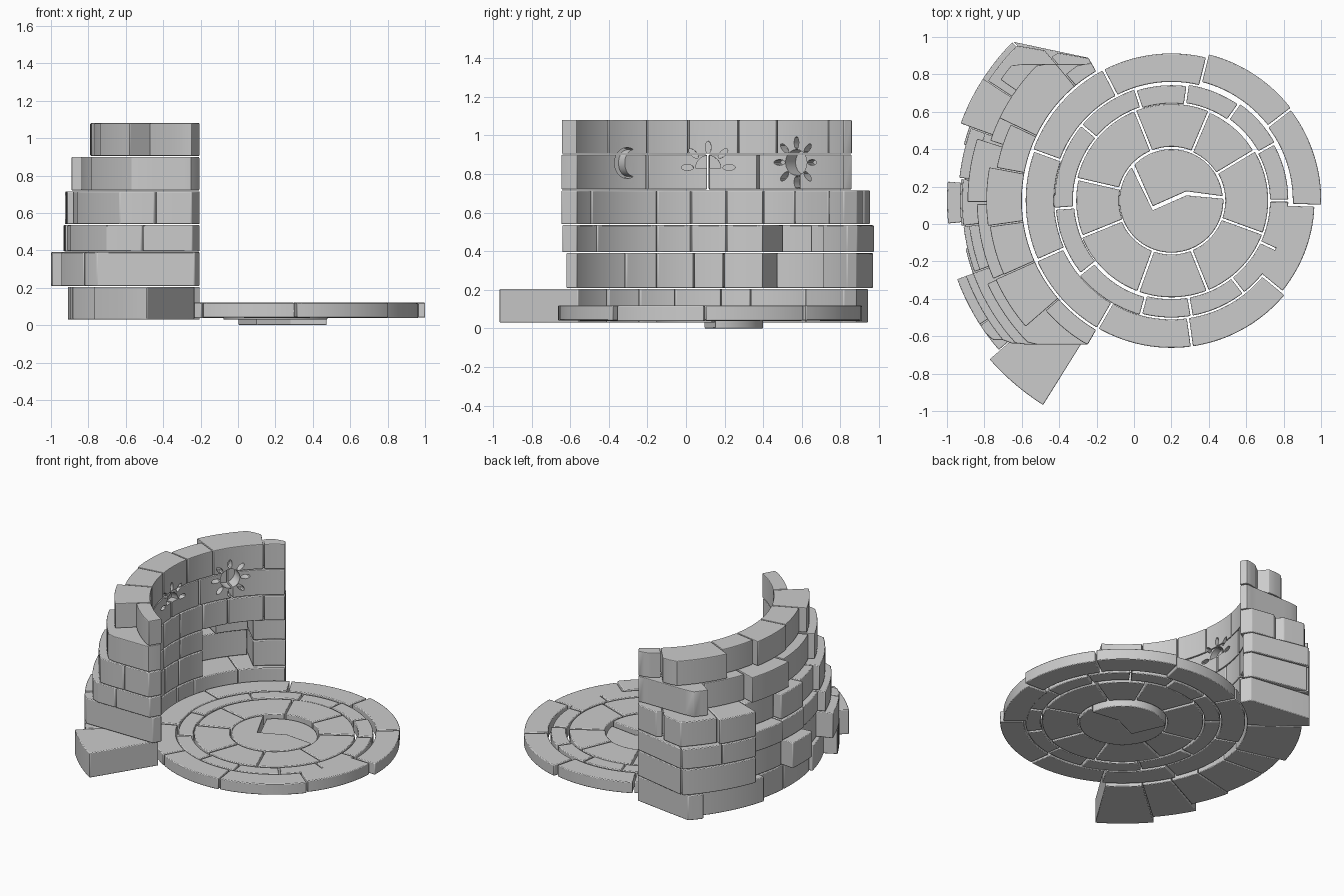
import bpy, bmesh, math
from mathutils import Vector

if "Cube" in bpy.data.objects:
    bpy.data.objects.remove(bpy.data.objects["Cube"])

CX, CY = 0.2, 0.125          # common centre of floor and wall


def prism(name, pts, z0, z1, bevel=0.005):
    """Extrude an xy outline between two heights, with a small edge bevel."""
    bm = bmesh.new()
    low = bm.faces.new([bm.verts.new((x, y, z0)) for x, y in pts])
    ext = bmesh.ops.extrude_face_region(bm, geom=[low])
    for v in ext["geom"]:
        if isinstance(v, bmesh.types.BMVert):
            v.co.z = z1
    bmesh.ops.recalc_face_normals(bm, faces=bm.faces[:])
    me = bpy.data.meshes.new(name)
    bm.to_mesh(me)
    bm.free()
    ob = bpy.data.objects.new(name, me)
    bpy.context.collection.objects.link(ob)
    m = ob.modifiers.new("edge_bevel", "BEVEL")
    m.width, m.segments = bevel, 2
    m.limit_method, m.angle_limit = "ANGLE", math.radians(40)
    return ob


def polar(a, r):
    a = math.radians(a)
    return (CX + r * math.cos(a), CY + r * math.sin(a))


def sector(name, a0, a1, r0, r1, z0, z1, gap=0.004, limit=None, lean=90):
    """Curved stone; its back is cut to a flat side plane where limit is given."""
    n = max(2, round((a1 - a0) / 2.5))

    def arc(r, cut):
        g = math.degrees(gap / r)
        out = []
        for i in range(n + 1):
            a = a0 + g + (a1 - a0 - 2 * g) * i / n
            rr = r
            if cut:
                s = math.asin(min(1, abs(math.sin(math.radians(a)))))
                p = math.radians(lean)
                d = cut * math.sqrt(2) * math.cos(math.pi / 4 - p)
                rr = max(r0 + 0.05, min(r, d / max(math.cos(s - p), 0.01)))
            out.append(polar(a, rr))
        return out
    return prism(name, arc(r1, limit) + arc(r0, None)[::-1], z0, z1)


# floor rings: joints in degrees, inner and outer radius, heights
rings = {
    "outer_floor": ([-39.5, -2, 37.5, 76, 117.5, 160, 204, 240, 278, 320.5], 0.635, 0.787, 0.04, 0.12),
    "middle_floor": ([0, 29, 55, 82, 108, 140, 184, 219, 255, 280, 308, 335, 360], 0.527, 0.625, 0.042, 0.118),
    "inner_floor": ([-20, 31, 67, 112, 167, 202, 250, 292, 340], 0.288, 0.517, 0.04, 0.118),
}
shift = {("outer_floor", 0): -0.022, ("outer_floor", 1): 0.014, ("outer_floor", 2): 0.02,
         ("outer_floor", 5): -0.008, ("middle_floor", 1): 0.008, ("middle_floor", 3): -0.008,
         ("middle_floor", 7): 0.008, ("middle_floor", 6): -0.006, ("inner_floor", 1): -0.005,
         ("inner_floor", 4): -0.008}
for name, (js, r0, r1, z0, z1) in rings.items():
    for i in range(len(js) - 1):
        d = shift.get((name, i), 0)
        dz = 0.002 * ((i * 7) % 3 - 1)
        sector(f"{name}_{i}", js[i], js[i + 1], r0 + d, r1 + d, z0 + dz, z1 + min(dz, 0), gap=0.006)

# broken centre slab: sunken upper half and raised lower half
crack = [(-0.1, -0.03), (0.08, 0.05)]
upper = [polar(5 + 131 * i / 30, 0.275) for i in range(31)] + [(CX + x, CY + y) for x, y in crack]
lower = [polar(140 + 222 * i / 50, 0.278) for i in range(51)] + [(CX + x, CY + y - 0.022) for x, y in crack[::-1]]
prism("centre_slab_sunken", upper, 0.0, 0.09)
prism("centre_slab", lower, 0.03, 0.115)

# wall courses: z range, flat side limits (-y, +y), lean of the +y side, start angle,
# then per stone: end angle, outer radius, optional recessed inner radius
courses = [
    (0.03, 0.205, 2.0, 0.81, 98, -58, [(-41, 1.29, 0.81), (-27, 1.22), (-13, 1.13), (4, 1.11),
                                       (15, 1.11), (38, 1.15), (60, 1.2)]),
    (0.21, 0.39, 0.745, 0.845, 102, -60, [(-33, 1.22), (-20, 1.22), (-6, 1.11), (5, 1.2), (20, 1.11),
                                          (45, 1.2, 1.0), (60, 1.2, 0.82)]),
    (0.395, 0.535, 0.765, 0.85, 102, -60, [(-47, 1.08), (-20, 1.17), (-7, 1.12), (6, 1.13), (20, 1.14),
                                           (32, 1.2, 1.08), (45, 1.2, 0.98), (60, 1.2, 0.82)]),
    (0.54, 0.715, 0.77, 0.83, 100, -60, [(-50, 1.0), (-20, 1.13), (-7, 1.09), (6, 1.12), (20, 1.06),
                                         (33, 1.2), (50, 1.17), (60, 1.0)]),
    (0.72, 0.9, 0.77, 0.73, 90, -60, [(-24, 1.08), (-0.7, 1.04), (18, 1.09), (35, 1.02), (60, 1.12)]),
    (0.905, 1.08, 0.77, 0.73, 90, -60, [(-41, 0.893), (-24, 1.03), (-8, 0.98), (10.5, 0.99), (25.5, 0.95),
                                        (50, 1.02), (60, 0.88)]),
]
carvable = []
for c, (z0, z1, lim_n, lim_p, lean, a, stones) in enumerate(courses):
    for i, (b, r1, *r0) in enumerate(stones):
        # angles count from the -x direction, positive toward +y
        up = a + b > 0
        ob = sector(f"wall_course{c}_stone{i}", 180 - b, 180 - a, r0[0] if r0 else 0.8, r1, z0, z1,
                    gap=0.006 if c == 4 else 0.003, limit=lim_p if up else lim_n, lean=lean if up else 90)
        if c >= 4:
            carvable.append((ob, a, b))
        a = b


def carve(a, z, shapes):
    """Cut outlines (t across, h up) with a depth into the inner wall face at angle a."""
    t = math.radians(a)
    rad = Vector((-math.cos(t), math.sin(t), 0))
    tan = Vector((math.sin(t), math.cos(t), 0))
    for outline, depth in shapes:
        bm = bmesh.new()
        rows = [[bm.verts.new(Vector((CX, CY, z + h)) + tan * u + rad * r) for u, h in outline]
                for r in (0.72, 0.8 + depth)]
        n = len(outline)
        bm.faces.new(rows[0])
        bm.faces.new(rows[1])
        for i in range(n):
            bm.faces.new((rows[0][i], rows[0][(i + 1) % n], rows[1][(i + 1) % n], rows[1][i]))
        bmesh.ops.recalc_face_normals(bm, faces=bm.faces[:])
        me = bpy.data.meshes.new("carving_cutter")
        bm.to_mesh(me)
        bm.free()
        cut = bpy.data.objects.new("carving_cutter", me)
        bpy.context.collection.objects.link(cut)
        cut.hide_render = True
        for ob, s, e in carvable:
            if s - 12 < a < e + 12:
                m = ob.modifiers.new("carving", "BOOLEAN")
                m.operation, m.object, m.solver = "DIFFERENCE", cut, "EXACT"
        cutters.append(cut)


def ellipse(cu, ch, ru, rh, rot=0, start=0, sweep=360, n=20):
    pts = []
    for i in range(n if sweep == 360 else n + 1):
        q = math.radians(start + sweep * i / n)
        u, h = ru * math.cos(q), rh * math.sin(q)
        pts.append((cu + u * math.cos(rot) - h * math.sin(rot), ch + u * math.sin(rot) + h * math.cos(rot)))
    return pts


def ray(deg, d):
    q = math.radians(deg)
    return (ellipse(d * math.cos(q), d * math.sin(q), 0.032, 0.015, q, n=12), 0.05)


cutters = []
# full sun, half sun and crescent moon
carve(34, 0.86, [(ellipse(0, 0, 0.067, 0.067), 0.09)] + [ray(45 * k, 0.102) for k in range(8)])
carve(-0.7, 0.83, [(ellipse(0, 0, 0.065, 0.065, start=0, sweep=180), 0.045)]
      + [ray(d, 0.108) for d in (2, 45, 90, 135, 178)])
moon = ellipse(0, 0, 0.08, 0.08, start=60, sweep=240)
moon += ellipse(0.04, 0, 0.055, 0.0693, start=270, sweep=-180)[1:-1]
carve(-32.5, 0.857, [(moon, 0.06)])

# apply the cuts, drop the cutters, then shade
for ob, _, _ in carvable:
    bpy.context.view_layer.objects.active = ob
    for m in list(ob.modifiers):
        bpy.ops.object.modifier_apply(modifier=m.name)
for cut in cutters:
    bpy.data.objects.remove(cut)
bpy.ops.object.select_all(action="SELECT")
bpy.context.view_layer.objects.active = bpy.context.selected_objects[0]
bpy.ops.object.shade_smooth_by_angle(angle=math.radians(20))
